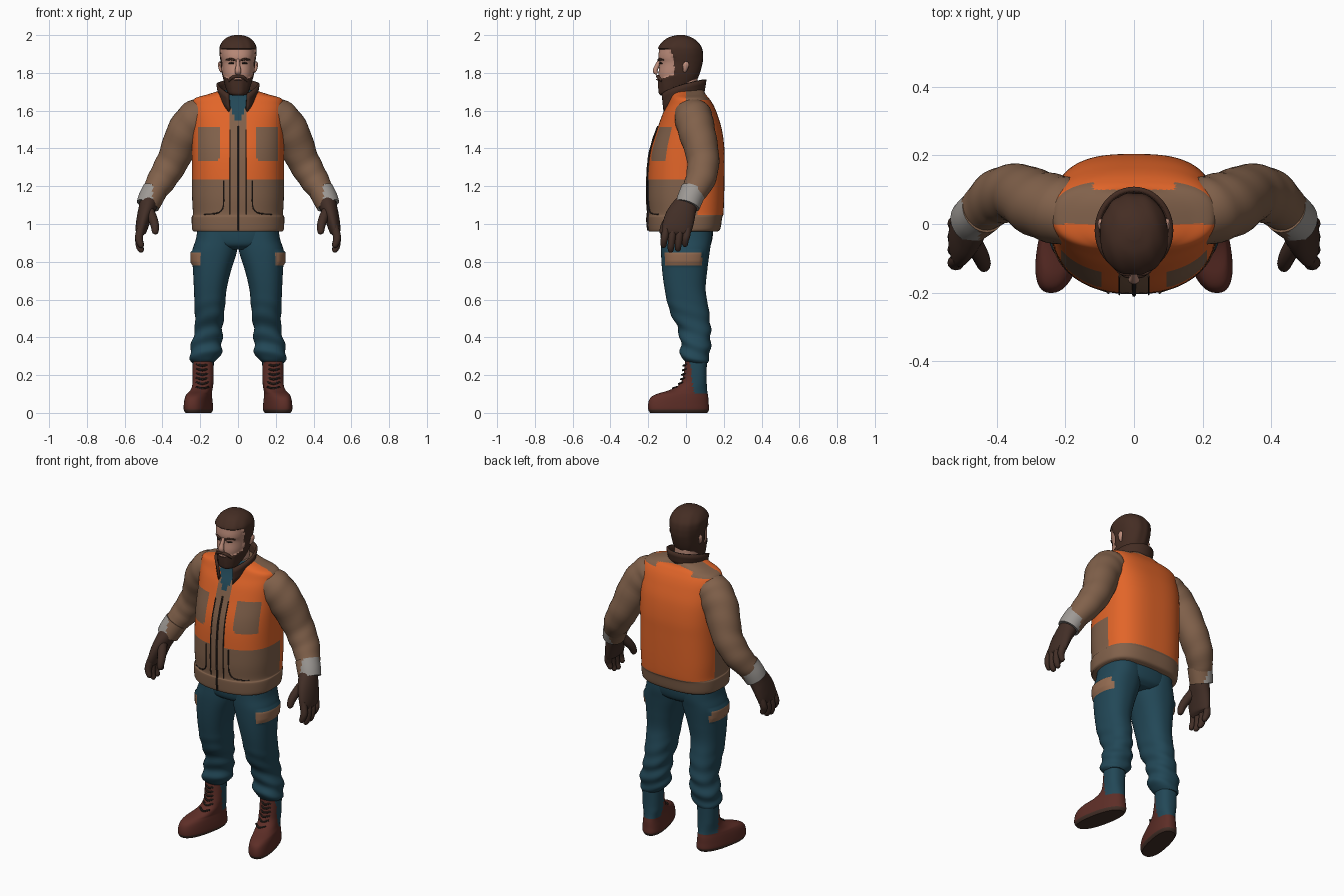
import bpy, bmesh, math
from mathutils import Vector

if "Cube" in bpy.data.objects:
    bpy.data.objects.remove(bpy.data.objects["Cube"])

COLOURS = {
    "orange": (0.76, 0.13, 0.022), "canvas_brown": (0.22, 0.12, 0.07),
    "denim_blue": (0.016, 0.064, 0.095), "boot_red_brown": (0.11, 0.027, 0.02),
    "glove_brown": (0.055, 0.028, 0.02), "hair_brown": (0.058, 0.026, 0.017),
    "skin": (0.52, 0.27, 0.2), "cuff_grey": (0.34, 0.32, 0.3),
    "flap_tan": (0.29, 0.145, 0.08), "dark_seam": (0.03, 0.02, 0.016)}
MATS = {}
for key, rgb in COLOURS.items():
    MATS[key] = bpy.data.materials.new(key)
    MATS[key].diffuse_color = (*rgb, 1)


def smooth_rows(rows, n):
    """Catmull-Rom interpolation of all columns"""
    out = []
    for i in range(len(rows) - 1):
        a, b, c, d = (rows[max(i - 1, 0)], rows[i], rows[i + 1], rows[min(i + 2, len(rows) - 1)])
        for k in range(n):
            t = k / n
            out.append([q + 0.5 * t * (r - p + t * (2*p - 5*q + 4*r - s + t * (3*(q - r) + s - p)))
                        for p, q, r, s in zip(a, b, c, d)])
    return out + [list(rows[-1])]


def make(name, rings, mats, rule=None, mirror=False, closed=True, thick=0):
    """Skin a list of rings; rule(centre) picks the material name"""
    bm = bmesh.new()
    vs = [[bm.verts.new(p) for p in r] for r in rings]
    n = len(vs[0])
    for a, b in zip(vs, vs[1:]):
        for i in range(n if closed else n - 1):
            j = (i + 1) % n
            bm.faces.new((a[i], a[j], b[j], b[i]))
    if closed:
        bm.faces.new(vs[0][::-1])
        bm.faces.new(vs[-1])
    bmesh.ops.recalc_face_normals(bm, faces=bm.faces)
    for f in bm.faces:
        f.smooth = True
        if rule:
            f.material_index = mats.index(rule(f.calc_center_median()))
    me = bpy.data.meshes.new(name)
    bm.to_mesh(me)
    bm.free()
    ob = bpy.data.objects.new(name, me)
    bpy.context.collection.objects.link(ob)
    for m in mats:
        me.materials.append(MATS[m])
    if thick:
        s = ob.modifiers.new("thickness", 'SOLIDIFY')
        s.thickness, s.offset = thick, 0
    if mirror:
        ob.modifiers.new("mirror", 'MIRROR').use_clip = False
    bpy.ops.object.select_all(action='DESELECT')
    ob.select_set(True)
    bpy.context.view_layer.objects.active = ob
    bpy.ops.object.shade_smooth_by_angle(angle=math.radians(50))
    return ob


def level_rings(rows, n=48, sub=5, pf=2.3, pb=2.3, warp=None):
    """Horizontal sections from rows of (z, centre x, half width, front y, back y)"""
    rings = []
    for z, cx, hw, yf, yb in smooth_rows(rows, sub):
        cy, ring = (yf + yb) / 2, []
        for i in range(n):
            a = 2 * math.pi * i / n
            c, s = math.cos(a), math.sin(a)
            e = 2 / (pb if s > 0 else pf)
            p = Vector((cx + math.copysign(abs(c)**e, c) * hw,
                        cy + math.copysign(abs(s)**e, s) * (yb - yf) / 2, z))
            ring.append(warp(p) if warp else p)
        rings.append(ring)
    return rings


def tube(rows, n=16, sub=4, ref=(0, 1, 0), wrinkle=0):
    """Sections along a path of (x, y, z, radius across, radius along ref)"""
    rows = smooth_rows(rows, sub)
    pts, ref, rings = [Vector(r[:3]) for r in rows], Vector(ref), []
    for k, r in enumerate(rows):
        t = (pts[min(k + 1, len(pts) - 1)] - pts[max(k - 1, 0)]).normalized()
        v = (ref - t * ref.dot(t)).normalized()
        u = v.cross(t)
        ring = []
        for i in range(n):
            a = 2 * math.pi * i / n
            w = 1 + wrinkle * math.sin(k * 1.3 + 2 * math.sin(a))
            ring.append(pts[k] + (u * r[3] * math.cos(a) + v * r[4] * math.sin(a)) * w)
        rings.append(ring)
    return rings


# jacket body with vest panels
BODY = [(.96, 0, .234, -.195, .168), (.975, 0, .243, -.2, .182), (1.035, 0, .245, -.203, .192),
        (1.055, 0, .239, -.199, .198), (1.15, 0, .243, -.205, .202), (1.3, 0, .243, -.2, .204),
        (1.4, 0, .243, -.185, .203), (1.5, 0, .243, -.153, .19), (1.58, 0, .243, -.125, .166),
        (1.63, 0, .242, -.1, .145), (1.665, 0, .228, -.085, .122), (1.685, 0, .165, -.08, .105),
        (1.705, 0, .1, -.075, .095), (1.71, 0, .08, -.07, .09)]


def vest_colour(p):
    x, y, z = abs(p.x), p.y, p.z
    if z < 1.05:
        return "canvas_brown"
    if y < 0 and z > 1.53 and x < .055 * (z - 1.53) / .11:
        return "denim_blue"
    if y > .06 and z < 1.655:
        return "orange"
    if z > 1.64 and 0 < y < .12 - .02 * (x < .12):
        return "canvas_brown"
    if y < .06 and (z < 1.235 or (x < .043 and y < 0)):
        return "canvas_brown"
    if y < 0 and .095 < x < .212 and 1.325 + max(0, .115 - x) < z < 1.51:
        return "canvas_brown"
    return "orange"


make("jacket_body", level_rings(BODY, 128, 7, 2.3, 2.8),
     ["canvas_brown", "orange", "denim_blue"], vest_colour)


# zip and seams lying on the jacket front
DENSE = smooth_rows(BODY, 8)


def on_front(x, z, lift=.002):
    r = min(DENSE, key=lambda q: abs(q[0] - z))
    cy = (r[3] + r[4]) / 2
    d = (1 - min(1, abs(x) / r[2])**2.3)**(1 / 2.3)
    return (x, cy - (cy - r[3]) * d - lift, z)


def seam(name, pts, rad, mirror=True):
    make(name, tube([(*on_front(*p), rad, rad) for p in pts], 6, 2, (1, .2, .1)), ["dark_seam"], mirror=mirror)


seam("zip", [(0, .965 + .0325 * i) for i in range(18)], .006, False)
seam("placket_seam", [(.043, 1.05 + .05 * i) for i in range(10)], .003)
seam("pocket_seam", [(.075, 1.23), (.075, 1.17), (.077, 1.1), (.09, 1.07), (.12, 1.055), (.18, 1.052)], .0035)

# stand-up collar, open at the front
collar = []
for lev in (0, .35, .7, 1):
    row = []
    for i in range(41):
        t = (i - 20) / 20
        a = math.radians(152) * t
        zb, zt = 1.69 - .1 * t * t, 1.765 - .075 * t * t
        row.append(Vector((math.sin(a) * (.092 + .016 * lev), -.018 + math.cos(a) * (.108 + .012 * lev),
                           zb + (zt - zb) * lev)))
    collar.append(row)
make("collar", collar, ["boot_red_brown", "hair_brown"], lambda p: "hair_brown", closed=False, thick=.014)

# sleeves and reflective cuffs
make("sleeve", tube([(.17, .035, 1.585, .085, .095), (.215, .04, 1.56, .103, .1), (.28, .06, 1.48, .1, .097),
                     (.34, .09, 1.345, .086, .086), (.40, .078, 1.24, .077, .08),
                     (.45, .035, 1.16, .063, .066), (.472, .01, 1.11, .058, .06)], 32, 6, wrinkle=.018),
     ["canvas_brown"], mirror=True)
make("cuff", tube([(.44, .04, 1.178, .067, .069), (.462, .022, 1.135, .066, .068), (.478, .008, 1.098, .062, .066)], 32),
     ["canvas_brown", "cuff_grey"], lambda p: "cuff_grey" if p.x > .452 else "canvas_brown", True)

# gloves
make("glove_palm", tube([(.468, .012, 1.125, .05, .055), (.48, -.01, 1.085, .046, .068), (.495, -.03, 1.04, .04, .078),
                         (.508, -.045, .99, .034, .08), (.514, -.05, .955, .027, .074), (.515, -.05, .94, .012, .06)], 24),
     ["glove_brown"], mirror=True)
for i, tip in enumerate((.875, .85, .855, .88)):
    y = -.107 + .038 * i
    make("glove_finger_%d" % (i + 1), tube([(.51, y + .004, .99, .02, .019), (.523, y - .004, .94, .021, .02),
         (.522, y - .01, tip + .035, .019, .018), (.511, y - .012, tip + .008, .014, .014),
         (.507, y - .012, tip, .004, .004)], 12), ["glove_brown"], mirror=True)
make("glove_thumb", tube([(.475, -.045, 1.08, .026, .03), (.452, -.085, 1.03, .025, .026), (.44, -.112, .99, .022, .022),
                          (.438, -.125, .955, .016, .016), (.438, -.127, .945, .004, .004)], 12),
     ["glove_brown"], mirror=True)

# trousers
make("trouser_hips", level_rings([(.865, 0, .1, -.09, .1), (.89, 0, .19, -.125, .13), (.94, 0, .216, -.135, .142),
                                  (1.0, 0, .212, -.135, .14)]), ["denim_blue"])


def is_flap(p):
    return p.x > .17 and -.11 < p.y < .085 and .785 < p.z < .855


def leg_warp(p):
    if is_flap(p):
        p.x += .009
    fold = .005 * math.sin(p.z * 75 + p.y * 25 + p.x * 18) * max(0, min(1, (.62 - p.z) / .2))
    return p + Vector(((p.x - .165) * 12, (p.y - .05) * 12, 0)) * fold


make("trouser_leg", level_rings([
    (.265, .185, .055, 0, .113), (.285, .18, .072, -.02, .12), (.32, .171, .083, -.03, .128),
    (.37, .165, .08, -.028, .13), (.45, .155, .073, -.045, .13), (.55, .15, .08, -.09, .12),
    (.65, .147, .086, -.112, .104), (.75, .138, .1, -.126, .112), (.85, .125, .118, -.132, .125),
    (.92, .113, .11, -.13, .135), (1.0, .11, .1, -.125, .135)], 64, 7, warp=leg_warp),
    ["denim_blue", "flap_tan"], lambda p: "flap_tan" if is_flap(p) else "denim_blue", True)


# boots with the toes turned out
def toe_out(p):
    p.x -= .2 * (p.y - .06) * min(1, max(0, (.17 - p.z) / .07))
    return p


def boot_colour(p):
    if p.z < .02:
        return "glove_brown"
    return "denim_blue" if p.z > .105 and p.y > .03 + (.2 - p.z) * .12 else "boot_red_brown"


make("boot", level_rings([
    (0, .19, .058, -.19, .112), (.018, .19, .067, -.2, .122), (.05, .19, .066, -.2, .12), (.08, .19, .062, -.188, .118),
    (.1, .189, .058, -.155, .115), (.12, .187, .055, -.09, .112), (.15, .185, .055, -.035, .11),
    (.2, .185, .056, -.014, .109), (.285, .185, .057, -.004, .111)], 48, 5, 2.4, 2.4, toe_out),
    ["boot_red_brown", "denim_blue", "glove_brown"], boot_colour, True)
for i in range(6):
    z = .13 + .024 * i
    y = (-.066, -.034, -.023, -.018, -.014, -.011)[i]
    make("boot_lace_%d" % (i + 1), tube([(.155, y + .018, z + .008, .005, .005), (.188, y - .003, z, .006, .006),
         (.221, y + .018, z + .008, .005, .005)], 6), ["dark_seam"], mirror=True)

# neck with shirt collar
make("neck", level_rings([(1.56, 0, .075, -.095, .06), (1.63, 0, .07, -.088, .06), (1.67, 0, .066, -.08, .06),
                          (1.78, 0, .062, -.08, .06)]), ["skin", "denim_blue"],
     lambda p: "denim_blue" if p.z < 1.655 else "skin")


# head with hair and beard
def is_hair(p):
    return (p.z > 1.925 or p.y > -.062 - .35 * max(0, p.z - 1.87)
            or p.z < 1.768 + .35 * max(0, p.y + .13))


def head_warp(p):
    if is_hair(p):
        k = 1.065 + .012 * math.sin(p.x * 130 + p.y * 50)
        p.x *= k
        p.y = -.03 + (p.y + .03) * k
    return p


make("head", level_rings([
    (1.68, 0, .025, -.125, -.06), (1.69, 0, .046, -.136, -.03), (1.72, 0, .06, -.14, .02), (1.76, 0, .071, -.142, .05),
    (1.8, 0, .08, -.145, .067), (1.85, 0, .085, -.14, .08), (1.88, 0, .09, -.146, .083), (1.91, 0, .093, -.144, .082),
    (1.94, 0, .091, -.137, .074), (1.97, 0, .074, -.113, .05), (1.99, 0, .05, -.083, .02), (2.0, 0, .018, -.045, -.01)],
    72, 6, 2.3, 2.2, head_warp), ["skin", "hair_brown"], lambda p: "hair_brown" if is_hair(p) else "skin")
make("nose", tube([(0, -.136, 1.872, .009, .009), (0, -.152, 1.84, .011, .012), (0, -.163, 1.81, .017, .013),
                   (0, -.152, 1.796, .014, .009)], 12), ["skin"])
make("ear", tube([(.086, -.008, 1.805, .005, .006), (.093, -.005, 1.818, .008, .012), (.098, 0, 1.845, .008, .017),
                  (.096, 0, 1.86, .003, .006)], 12), ["skin"], mirror=True)
make("eyebrow", tube([(.014, -.146, 1.866, .005, .005), (.038, -.142, 1.873, .006, .006),
                      (.064, -.118, 1.868, .004, .004)], 8, ref=(0, 0, 1)), ["hair_brown"], mirror=True)
make("eye", tube([(.022, -.139, 1.851, .003, .003), (.036, -.136, 1.852, .005, .005),
                  (.05, -.127, 1.85, .003, .003)], 8, ref=(0, 0, 1)), ["dark_seam"], mirror=True)
make("moustache", tube([(0, -.15, 1.782, .009, .008), (.025, -.147, 1.778, .009, .009),
                        (.05, -.128, 1.758, .006, .008)], 10, ref=(0, 0, 1)), ["hair_brown"], mirror=True)
make("lip", tube([(-.02, -.149, 1.764, .004, .003), (0, -.154, 1.765, .006, .004),
                  (.02, -.149, 1.764, .004, .003)], 8, ref=(0, 0, 1)), ["skin"])

for m in bpy.data.materials:
    if m.users and not m.is_grease_pencil:
        m.use_nodes = True
        m.node_tree.nodes["Principled BSDF"].inputs["Base Color"].default_value = m.diffuse_color
